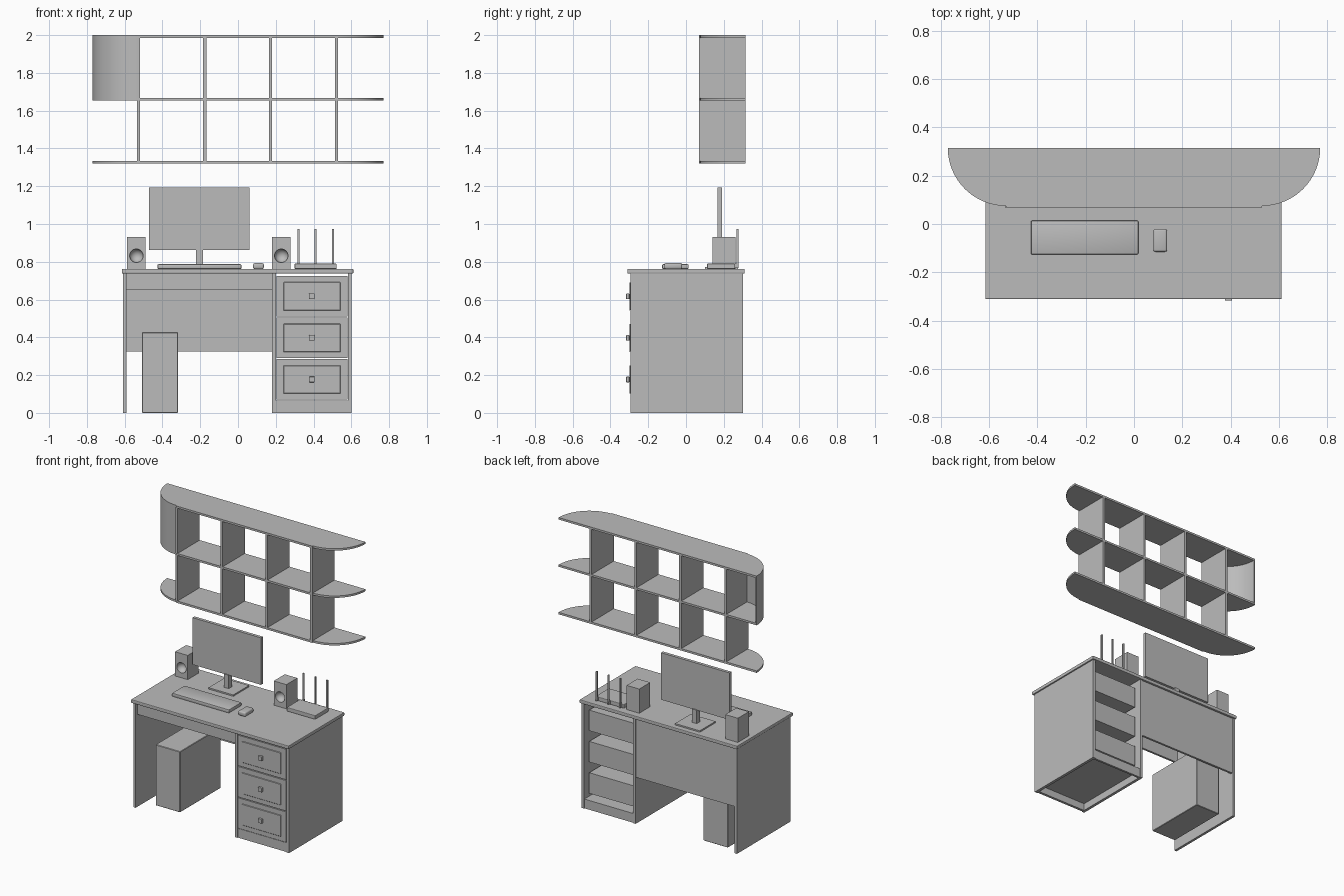
import bpy, bmesh, math

if "Cube" in bpy.data.objects:
    bpy.data.objects.remove(bpy.data.objects["Cube"])

grey = bpy.data.materials.new("plain_grey")
grey.diffuse_color = (0.5, 0.5, 0.5, 1)
grey.use_nodes = True
grey.node_tree.nodes["Principled BSDF"].inputs["Base Color"].default_value = grey.diffuse_color


def finish(name, bm):
    bmesh.ops.recalc_face_normals(bm, faces=bm.faces)
    me = bpy.data.meshes.new(name)
    bm.to_mesh(me)
    bm.free()
    me.materials.append(grey)
    ob = bpy.data.objects.new(name, me)
    bpy.context.collection.objects.link(ob)
    return ob


def smooth(ob):
    bpy.ops.object.select_all(action='DESELECT')
    bpy.context.view_layer.objects.active = ob
    ob.select_set(True)
    bpy.ops.object.shade_smooth_by_angle(angle=math.radians(35))


def box(name, x, y, z, bevel=0, segments=2):
    """Box from (min, max) pairs, with optional rounded edges."""
    bm = bmesh.new()
    bmesh.ops.create_cube(bm, size=1)
    for v in bm.verts:
        v.co = [r[0] if c < 0 else r[1] for c, r in zip(v.co, (x, y, z))]
    if bevel:
        bmesh.ops.bevel(bm, geom=bm.edges[:], offset=bevel, segments=segments,
                        profile=0.5, affect='EDGES')
    return finish(name, bm)


def prism(name, outline, z0, z1):
    """Extrude a flat outline upward from z0 to z1."""
    bm = bmesh.new()
    face = bm.faces.new([bm.verts.new((px, py, z0)) for px, py in outline])
    top = bmesh.ops.extrude_face_region(bm, geom=[face])["geom"]
    for v in top:
        if isinstance(v, bmesh.types.BMVert):
            v.co.z = z1
    ob = finish(name, bm)
    smooth(ob)
    return ob


def arc(side, radius, n=24):
    """Quarter circle from the shelf front round to its outer back corner."""
    return [(side * (0.53 + radius * math.sin(a)), BACK - radius * math.cos(a))
            for a in (math.pi / 2 * i / n for i in range(n + 1))]


# Wall shelf: boards with rounded ends, upright dividers
BACK, FRONT = 0.315, 0.068
levels = ((1.32, 1.334), (1.654, 1.668), (1.986, 2.0))
for i, z in enumerate(levels):
    box(f"shelf_board_{i}", (-0.53, 0.53), (FRONT, BACK), z)
    for side in (-1, 1):
        prism(f"shelf_round_end_{i}_{side}", arc(side, 0.24) + [(side * 0.53, BACK)], *z)
for x in (-0.526, -0.176, 0.173, 0.522):
    for lo, hi in zip(levels, levels[1:]):
        box("shelf_divider", (x - 0.008, x + 0.008), (FRONT, BACK), (lo[1], hi[0]))
# Curved door closing the upper left end
prism("curved_shelf_wall", arc(-1, 0.24) + arc(-1, 0.23)[::-1], 1.668, 1.986)

# Desk carcass
box("desk_top", (-0.615, 0.611), (-0.311, 0.311), (0.737, 0.762), 0.005)
SIDE = (-0.293, 0.302)
for x in ((-0.608, -0.59), (0.18, 0.2), (0.582, 0.602)):
    box("desk_side_panel", x, SIDE, (0, 0.737))
box("modesty_panel", (-0.59, 0.18), (0.282, 0.297), (0.325, 0.737))
box("front_apron", (-0.59, 0.18), (-0.275, -0.26), (0.65, 0.737))

# Drawer pedestal, open at the back
box("pedestal_floor", (0.2, 0.582), (-0.27, 0.295), (0.05, 0.065))
box("plinth_front", (0.2, 0.582), (-0.288, -0.27), (0, 0.065))
box("plinth_back", (0.2, 0.582), (0.282, 0.297), (0, 0.065))
for zc in (0.177, 0.397, 0.617):
    box("drawer_front", (0.204, 0.579), (-0.294, -0.275), (zc - 0.107, zc + 0.107))
    box("drawer_raised_panel", (0.24, 0.543), (-0.3, -0.294), (zc - 0.075, zc + 0.075), 0.003, 1)
    box("drawer_body", (0.215, 0.567), (-0.275, 0.265), (zc - 0.08, zc + 0.065))
    box("drawer_knob", (0.376, 0.406), (-0.317, -0.3), (zc - 0.015, zc + 0.015), 0.003)

# Computer tower under the desk
box("computer_tower", (-0.508, -0.317), (-0.19, 0.26), (0, 0.427), 0.003, 1)

# Monitor, keyboard and mouse
DESK = 0.762
box("monitor_screen", (-0.472, 0.061), (0.168, 0.19), (0.862, 1.192))
box("monitor_neck", (-0.222, -0.185), (0.161, 0.198), (0.77, 0.866))
box("monitor_base", (-0.3, -0.107), (0.1, 0.275), (DESK, 0.772))
smooth(box("keyboard", (-0.426, 0.018), (-0.126, 0.014), (DESK, 0.787), 0.005))
smooth(box("mouse", (0.08, 0.137), (-0.115, -0.02), (DESK, 0.793), 0.009, 3))

# Speakers with a scooped round cone
for x in (-0.538, 0.229):
    speaker = box("speaker", (x - 0.049, x + 0.049), (0.14, 0.262), (DESK, 0.932))
    bm = bmesh.new()
    bmesh.ops.create_uvsphere(bm, u_segments=32, v_segments=16, radius=0.036)
    bmesh.ops.translate(bm, verts=bm.verts, vec=(x, 0.14, 0.832))
    cutter = finish("speaker_cone_cutter", bm)
    smooth(cutter)
    cutter.hide_render = True
    cutter.hide_set(True)
    mod = speaker.modifiers.new("cone", 'BOOLEAN')
    mod.operation, mod.solver, mod.object = 'DIFFERENCE', 'EXACT', cutter

# Router with three antennas
box("router_body", (0.3, 0.522), (0.112, 0.26), (DESK, 0.79), 0.004)
for x in (0.32, 0.411, 0.503):
    box("router_antenna", (x - 0.005, x + 0.005), (0.26, 0.278), (0.768, 0.79))
    box("router_antenna_rod", (x - 0.005, x + 0.005), (0.267, 0.277), (0.79, 0.974))
